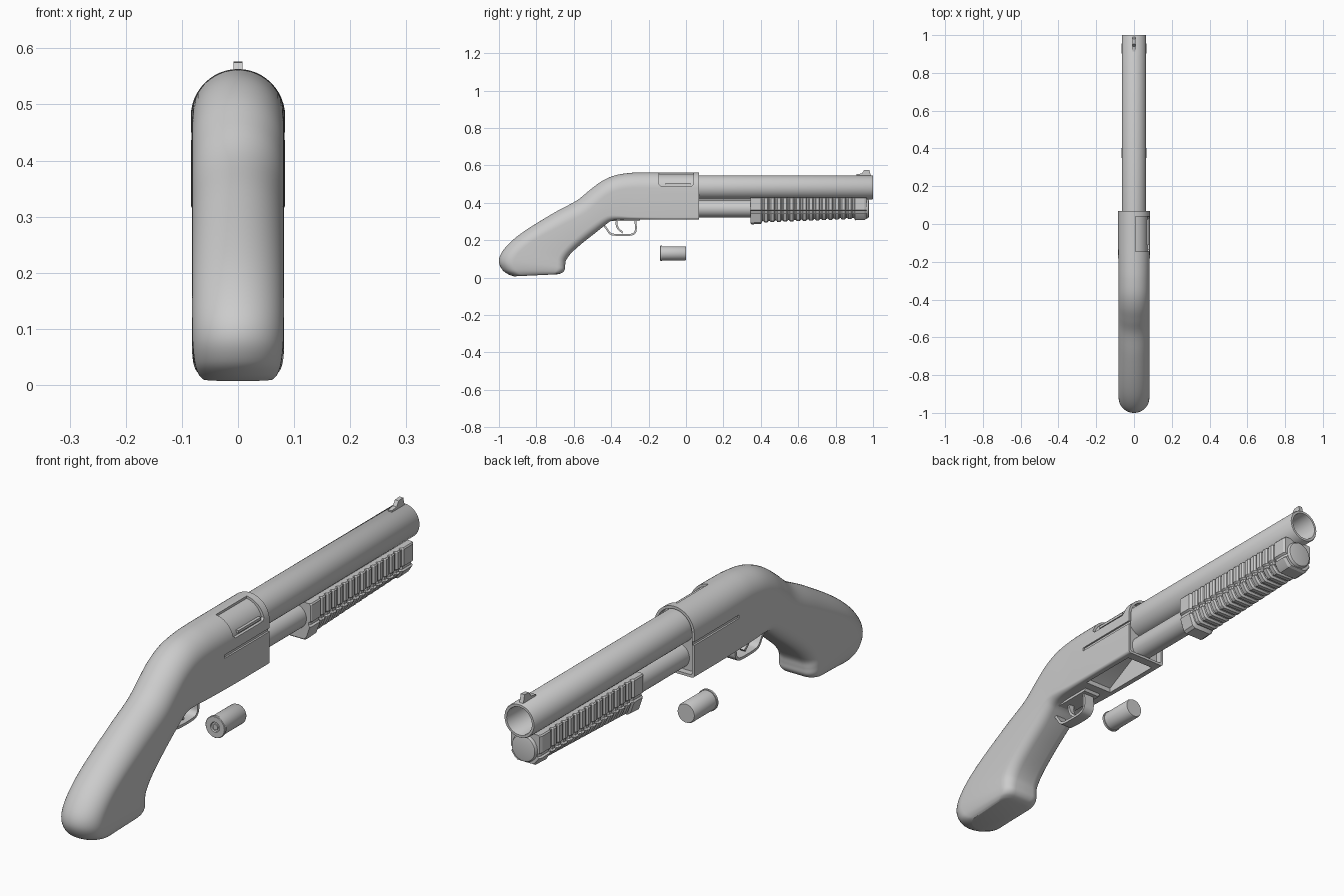
import bpy, bmesh
from math import sin, cos, pi
from mathutils import Vector

if "Cube" in bpy.data.objects:
    bpy.data.objects.remove(bpy.data.objects["Cube"])


def finish(obj, angle=35):
    bpy.ops.object.select_all(action='DESELECT')
    obj.select_set(True)
    bpy.context.view_layer.objects.active = obj
    bpy.ops.object.shade_smooth_by_angle(angle=angle * pi / 180)
    return obj


def loft(name, rings, closed=False, angle=35):
    """Skin a list of equal-sized point rings, capped unless it loops."""
    bm = bmesh.new()
    rows = [[bm.verts.new(p) for p in ring] for ring in rings]
    n = len(rows[0])
    pairs = list(zip(rows, rows[1:])) + ([(rows[-1], rows[0])] if closed else [])
    for a, b in pairs:
        for i in range(n):
            bm.faces.new((a[i], a[(i + 1) % n], b[(i + 1) % n], b[i]))
    if not closed:
        bm.faces.new(rows[0])
        bm.faces.new(rows[-1])
    bmesh.ops.recalc_face_normals(bm, faces=bm.faces)
    mesh = bpy.data.meshes.new(name)
    bm.to_mesh(mesh)
    bm.free()
    obj = bpy.data.objects.new(name, mesh)
    bpy.context.collection.objects.link(obj)
    return finish(obj, angle)


def lathe(name, profile, z, n=48):
    """Round part along y from (y, radius) pairs."""
    return loft(name, [[(r * cos(2 * pi * i / n), y, z + r * sin(2 * pi * i / n))
                        for i in range(n)] for y, r in profile])


def plate(name, outline, x0, x1):
    """Side outline of (y, z) points extruded across x."""
    return loft(name, [[(x, y, z) for y, z in outline] for x in (x0, x1)])


def arch(top, bottom, w, r):
    """Section with a half-round top and a flat bottom with corner radius r."""
    t, b = Vector((0, *top)), Vector((0, *bottom))
    length = (b - t).length
    d = (b - t) / length
    pts = [(w * cos(pi * i / 24), w - w * sin(pi * i / 24)) for i in range(25)]
    for sx, a0 in ((-1, pi), (1, pi / 2)):
        for i in range(7):
            a = a0 - i * pi / 12
            pts.append((sx * (w - r) + r * cos(a), length - r + r * sin(a)))
    return [t + d * u + Vector((x, 0, 0)) for x, u in pts]


def smooth_path(keys, steps=5):
    """Catmull-Rom interpolation of number tuples."""
    out = []
    for i in range(len(keys) - 1):
        p0, p1, p2 = keys[max(i - 1, 0)], keys[i], keys[i + 1]
        p3 = keys[min(i + 2, len(keys) - 1)]
        for s in range(steps):
            t = s / steps
            out.append([0.5 * (2 * b + (c - a) * t + (2 * a - 5 * b + 4 * c - d) * t * t
                               + (3 * b - a - 3 * c + d) * t ** 3)
                        for a, b, c, d in zip(p0, p1, p2, p3)])
    return out + [list(keys[-1])]


def cut(obj, cutter):
    mod = obj.modifiers.new("cut", 'BOOLEAN')
    mod.operation, mod.solver, mod.object = 'DIFFERENCE', 'EXACT', cutter
    bpy.context.view_layer.objects.active = obj
    bpy.ops.object.modifier_apply(modifier=mod.name)
    bpy.data.objects.remove(cutter)


# Receiver and grip: back edge y z, front edge y z, half width, corner radius
body_keys = [
    (.07, .563, .07, .312, .084, .01), (-.10, .563, -.10, .312, .084, .01),
    (-.22, .563, -.22, .312, .083, .012), (-.30, .560, -.30, .312, .082, .015),
    (-.38, .547, -.36, .311, .082, .022), (-.45, .516, -.40, .303, .082, .032),
    (-.515, .468, -.43, .283, .082, .04), (-.585, .412, -.48, .243, .082, .045),
    (-.70, .350, -.55, .188, .082, .045), (-.84, .265, -.61, .135, .082, .045),
    (-.93, .198, -.640, .095, .082, .045), (-.985, .135, -.646, .066, .082, .042),
    (-1.0, .085, -.648, .044, .081, .04), (-.982, .042, -.658, .029, .077, .04),
    (-.95, .018, -.675, .021, .070, .038), (-.92, .007, -.69, .018, .062, .035)]
body = loft("receiver_and_grip", [arch(k[:2], k[2:4], k[4], k[5])
                                  for k in smooth_path(body_keys)])

# Front recess, ejection port, loading port and side grooves
cut(body, loft("front_recess", [arch((y, .553), (y, .322), .074, .008) for y in (.045, .1)]))
cut(body, plate("ejection_port", [(-.145, .50), (-.135, .49), (.03, .49), (.04, .50),
                                  (.04, .6), (-.145, .6)], .008, .12))
cut(body, plate("loading_port", [(-.21, .29), (.035, .29), (.035, .41), (-.06, .41),
                                 (-.21, .33)], -.058, .058))
for side in (-1, 1):
    cut(body, plate("side_groove", [(-.2, .437), (.1, .437), (.1, .450), (-.2, .450)],
                    side * .077, side * .1))
finish(body, 30)

# Bolt seen through the ejection port, with its lower lip
lathe("bolt", [(-.16, .073), (.044, .073)], .481)
plate("port_lip", [(-.11, .497), (.025, .497), (.025, .507), (-.11, .507)], .06, .079)

# Hollow barrel and front sight
lathe("barrel", [(.0, .0645), (.996, .0645), (1, .062), (1, .053), (.996, .051), (.55, .051)], .483)
plate("front_sight", [(.912, .54), (.912, .553), (.94, .557), (.952, .575), (.98, .577),
                      (.985, .557), (.992, .54)], -.008, .008)

# Magazine tube and end cap
lathe("magazine_tube", [(.02, .046), (.95, .046)], .369)
lathe("magazine_cap", [(.93, .052), (.968, .052), (.976, .048), (.978, .04)], .369)


# Ribbed pump grip: stations of y, half width, bottom height
def pump_section(y, w, zb):
    half = [(w - .004, .43), (w, .425), (w, .362), (w - .008, .357), (w - .008, .347),
            (w - .002, .342), (w * .72, zb + .008), (w * .55, zb)]
    return [(x, y, z) for x, z in half] + [(-x, y, z) for x, z in reversed(half)]


stations = [(.345, .062, .29), (.351, .066, .285), (.402, .066, .288), (.409, .058, .303)]
for i in range(14):
    y, zb = .413 + i * .0345, .303 + i * .0013
    stations += [(y, .057, zb), (y + .006, .064, zb - .007),
                 (y + .022, .064, zb - .007), (y + .028, .057, zb)]
stations += [(.897, .058, .32), (.904, .065, .307), (.955, .065, .309), (.965, .06, .315)]
loft("pump_grip", [pump_section(*s) for s in stations], angle=25)


def strap(name, path, half_x, t):
    """Flat strip following a y, z path."""
    rings = []
    for i, (y, z) in enumerate(path):
        a, b = path[max(i - 1, 0)], path[min(i + 1, len(path) - 1)]
        n = Vector((a[1] - b[1], b[0] - a[0])).normalized() * t
        rings.append([(s * half_x, y + k * n.x, z + k * n.y)
                      for s, k in ((-1, -1), (1, -1), (1, 1), (-1, 1))])
    return loft(name, rings, angle=40)


# Trigger guard, its base plate and the trigger
strap("trigger_guard", smooth_path([(-.445, .29), (-.425, .262), (-.405, .236), (-.375, .229),
                                    (-.30, .229), (-.275, .24), (-.268, .265), (-.272, .32)]),
      .022, .005)
plate("trigger_plate", [(-.40, .302), (-.25, .302), (-.24, .32), (-.40, .32)], -.035, .035)
strap("trigger", smooth_path([(-.365, .32), (-.372, .29), (-.362, .262), (-.338, .241)]), .01, .005)

# Loose shell: rim, body and recessed primer
lathe("shell_body", [(-.13, .038), (-.006, .038), (0, .035)], .13, 40)
lathe("shell_rim", [(-.128, .041), (-.136, .041), (-.138, .039), (-.138, .019),
                    (-.133, .017), (-.133, .011), (-.137, .010)], .13, 40)
